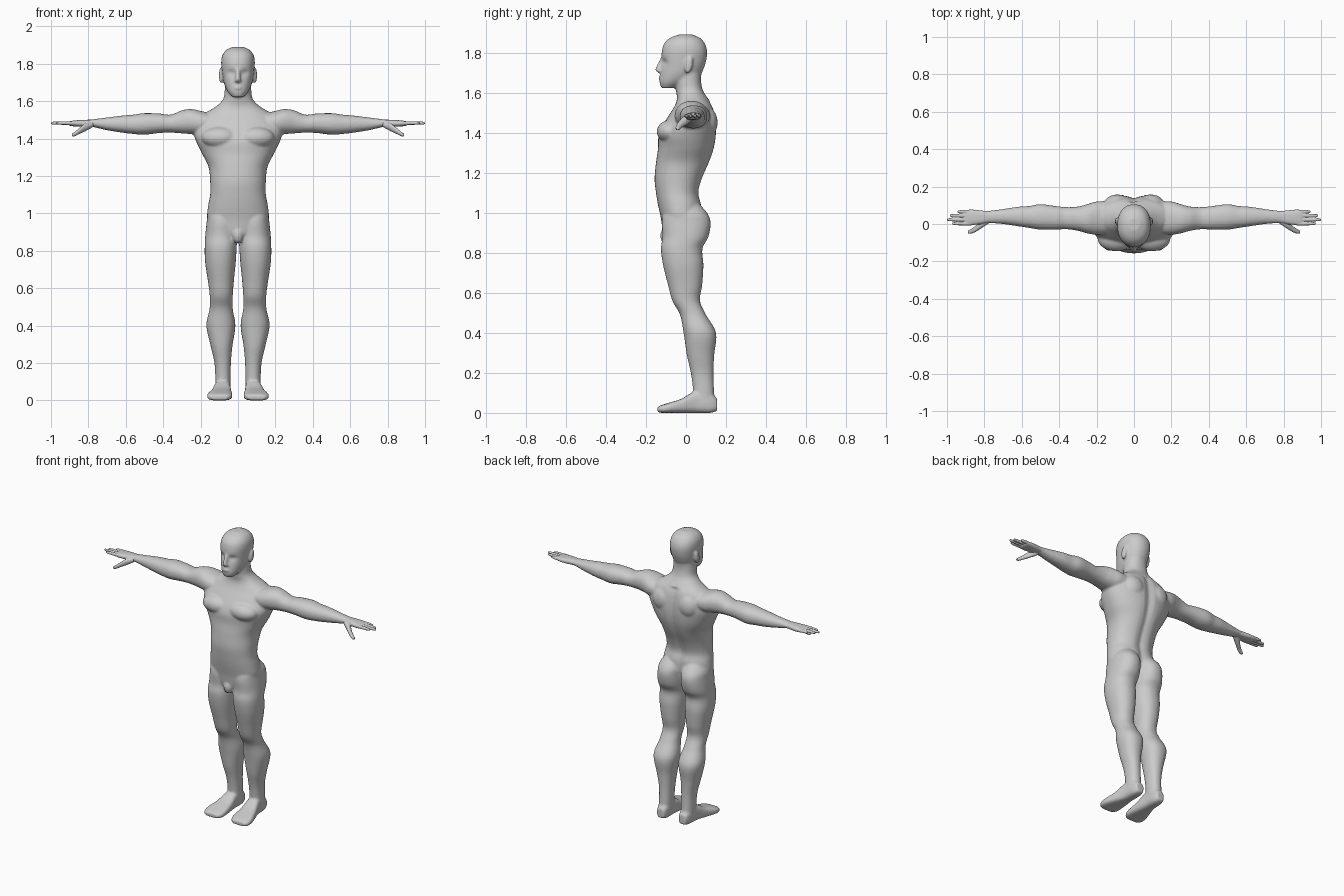
import bpy, bmesh, math
from mathutils import Vector, Matrix

SEG, SUB = 40, 5


def smooth_rows(rows):
    """Catmull-Rom interpolation of cross-section rows."""
    rows = [Vector(r) for r in rows]
    out = []
    for i in range(len(rows) - 1):
        a, b = rows[max(i - 1, 0)], rows[i]
        c, d = rows[i + 1], rows[min(i + 2, len(rows) - 1)]
        for k in range(SUB):
            t = k / SUB
            out.append(0.5 * (2 * b + (c - a) * t + (2 * a - 5 * b + 4 * c - d) * t ** 2
                              + (3 * b - a - 3 * c + d) * t ** 3))
    return out + [rows[-1]]


def loft(bm, axis, rows, side=1, power=2.2):
    """Rows are (position, u0, u1, v0, v1) along an axis; side=-1 mirrors in x."""
    axes = {'x': (0, 1, 2), 'y': (1, 0, 2), 'z': (2, 0, 1)}[axis]
    rings, made = [], []
    for p, u0, u1, v0, v1 in smooth_rows(rows):
        ring = []
        for i in range(SEG):
            a = 2 * math.pi * i / SEG
            c, s = math.cos(a), math.sin(a)
            co = [0, 0, 0]
            co[axes[0]] = p
            co[axes[1]] = (u0 + u1) / 2 + (u1 - u0) / 2 * math.copysign(abs(c) ** (2 / power), c)
            co[axes[2]] = (v0 + v1) / 2 + (v1 - v0) / 2 * math.copysign(abs(s) ** (2 / power), s)
            co[0] *= side
            ring.append(bm.verts.new(co))
        rings.append(ring)
        made += ring
    for r, q in zip(rings, rings[1:]):
        for i in range(SEG):
            j = (i + 1) % SEG
            bm.faces.new((r[i], r[j], q[j], q[i]))
    bm.faces.new(rings[0])
    bm.faces.new(rings[-1])
    return made


def blob(bm, centre, radii, turn=0):
    m = Matrix.Translation(centre) @ Matrix.Rotation(turn, 4, 'X') @ Matrix.Diagonal((*radii, 1))
    bmesh.ops.create_uvsphere(bm, u_segments=24, v_segments=16, radius=1, matrix=m)


def finish(bm, name, voxel, rounds):
    """Fuse overlapping volumes into one smooth skin."""
    bmesh.ops.recalc_face_normals(bm, faces=bm.faces)
    me = bpy.data.meshes.new(name)
    bm.to_mesh(me)
    bm.free()
    ob = bpy.data.objects.new(name, me)
    bpy.context.collection.objects.link(ob)
    rm = ob.modifiers.new('fuse', 'REMESH')
    rm.mode, rm.voxel_size, rm.use_smooth_shade = 'VOXEL', voxel, True
    sm = ob.modifiers.new('soften', 'SMOOTH')
    sm.factor, sm.iterations = 0.5, rounds
    for p in me.polygons:
        p.use_smooth = True
    return ob


def sym(rows):
    """Rows (z, half width, front, back) to full rows."""
    return [(z, -w, w, f, b) for z, w, f, b in rows]


body = bmesh.new()

# Torso and neck, with a spine groove
torso = loft(body, 'z', sym([
    (.86, .05, -.10, .04), (.90, .12, -.115, .06), (.97, .163, -.125, .08),
    (1.04, .16, -.14, .08), (1.10, .149, -.15, .067), (1.17, .149, -.157, .085),
    (1.25, .158, -.15, .12), (1.32, .193, -.14, .143), (1.38, .222, -.138, .152),
    (1.43, .237, -.12, .153), (1.48, .225, -.09, .148), (1.53, .185, -.058, .135),
    (1.57, .12, -.045, .11), (1.61, .08, -.05, .085), (1.66, .071, -.056, .075),
    (1.72, .068, -.06, .08)]))
for v in torso:
    if v.co.y > 0 and v.co.z < 1.55:
        v.co.y -= .016 * math.exp(-(v.co.x / .028) ** 2)
blob(body, (0, -.098, .885), (.03, .03, .045))

# Head with eye sockets
head = loft(body, 'z', sym([
    (1.622, .03, -.122, -.06), (1.65, .054, -.132, 0), (1.69, .073, -.129, .07),
    (1.73, .082, -.122, .092), (1.77, .087, -.123, .103), (1.81, .09, -.12, .105),
    (1.845, .084, -.109, .094), (1.873, .064, -.08, .07), (1.89, .03, -.035, .03)]))
for v in head:
    if v.co.y < -.03:
        d = ((abs(v.co.x) - .036) / .022) ** 2 + ((v.co.z - 1.752) / .016) ** 2
        v.co.y += .014 * math.exp(-d)

# Nose and lips
loft(body, 'z', sym([(1.698, .012, -.135, -.1), (1.708, .018, -.15, -.1),
                     (1.72, .014, -.153, -.1), (1.775, .01, -.126, -.1)]))
blob(body, (0, -.122, 1.672), (.026, .017, .012))

LEG = [(1.06, .03, .12, -.08, .05), (1.0, .004, .16, -.11, .105), (.95, .002, .168, -.12, .123),
       (.88, .002, .175, -.117, .112), (.82, .007, .178, -.125, .082), (.74, .012, .176, -.115, .087),
       (.64, .022, .161, -.09, .081), (.56, .028, .151, -.068, .07), (.49, .028, .152, -.03, .1),
       (.40, .014, .169, -.012, .15), (.29, .03, .146, .004, .141), (.20, .038, .126, .024, .137),
       (.11, .04, .121, .035, .14), (.04, .042, .122, .03, .145)]
FOOT = [(.156, .055, .105, .01, .07), (.12, .043, .118, 0, .1), (.05, .04, .125, 0, .11),
        (-.02, .034, .145, 0, .072), (-.08, .03, .163, 0, .052), (-.12, .036, .163, 0, .04),
        (-.142, .055, .145, .004, .03)]
ARM = [(.12, -.05, .12, 1.43, 1.53), (.20, -.057, .12, 1.42, 1.548), (.25, -.05, .106, 1.424, 1.558),
       (.30, -.036, .093, 1.428, 1.551), (.36, -.028, .09, 1.432, 1.528), (.42, -.03, .096, 1.43, 1.534),
       (.50, -.03, .106, 1.421, 1.536), (.56, -.021, .096, 1.425, 1.528), (.62, -.012, .092, 1.432, 1.523),
       (.70, 0, .08, 1.445, 1.513), (.77, .005, .071, 1.461, 1.504), (.80, .005, .071, 1.466, 1.5)]

# Limbs, chest muscles and ears on both sides
for s in (1, -1):
    loft(body, 'z', LEG, s)
    loft(body, 'y', FOOT, s, 3)
    loft(body, 'x', ARM, s)
    blob(body, (s * .095, -.078, 1.405), (.1, .068, .058))
    blob(body, (s * .09, .1, 1.45), (.075, .058, .08))
    blob(body, (s * .091, .014, 1.738), (.011, .02, .044), -.2)
finish(body, 'body', .007, 4)

# Hands: palm, four fingers and thumb
PALM = [(.76, .012, .066, 1.466, 1.5), (.80, .004, .07, 1.464, 1.501), (.85, -.004, .076, 1.464, 1.499),
        (.89, -.006, .076, 1.467, 1.495), (.905, 0, .07, 1.472, 1.49)]
THUMB = [(.775, .004, .04, 1.462, 1.49), (.815, -.022, .018, 1.44, 1.482),
         (.85, -.044, -.012, 1.424, 1.455), (.875, -.052, -.028, 1.412, 1.435),
         (.888, -.05, -.034, 1.413, 1.426)]
for s, side in ((1, 'left'), (-1, 'right')):
    hand = bmesh.new()
    loft(hand, 'x', PALM, s, 2.6)
    loft(hand, 'x', THUMB, s)
    for y, tip in ((.002, .972), (.023, 1.0), (.045, .985), (.066, .945)):
        loft(hand, 'x', [(x, y - r, y + r, 1.483 - r, 1.483 + r) for x, r in
                         ((.87, .0095), (.91, .0095), (tip - .015, .008), (tip, .004))], s)
    finish(hand, side + '_hand', .003, 2)
